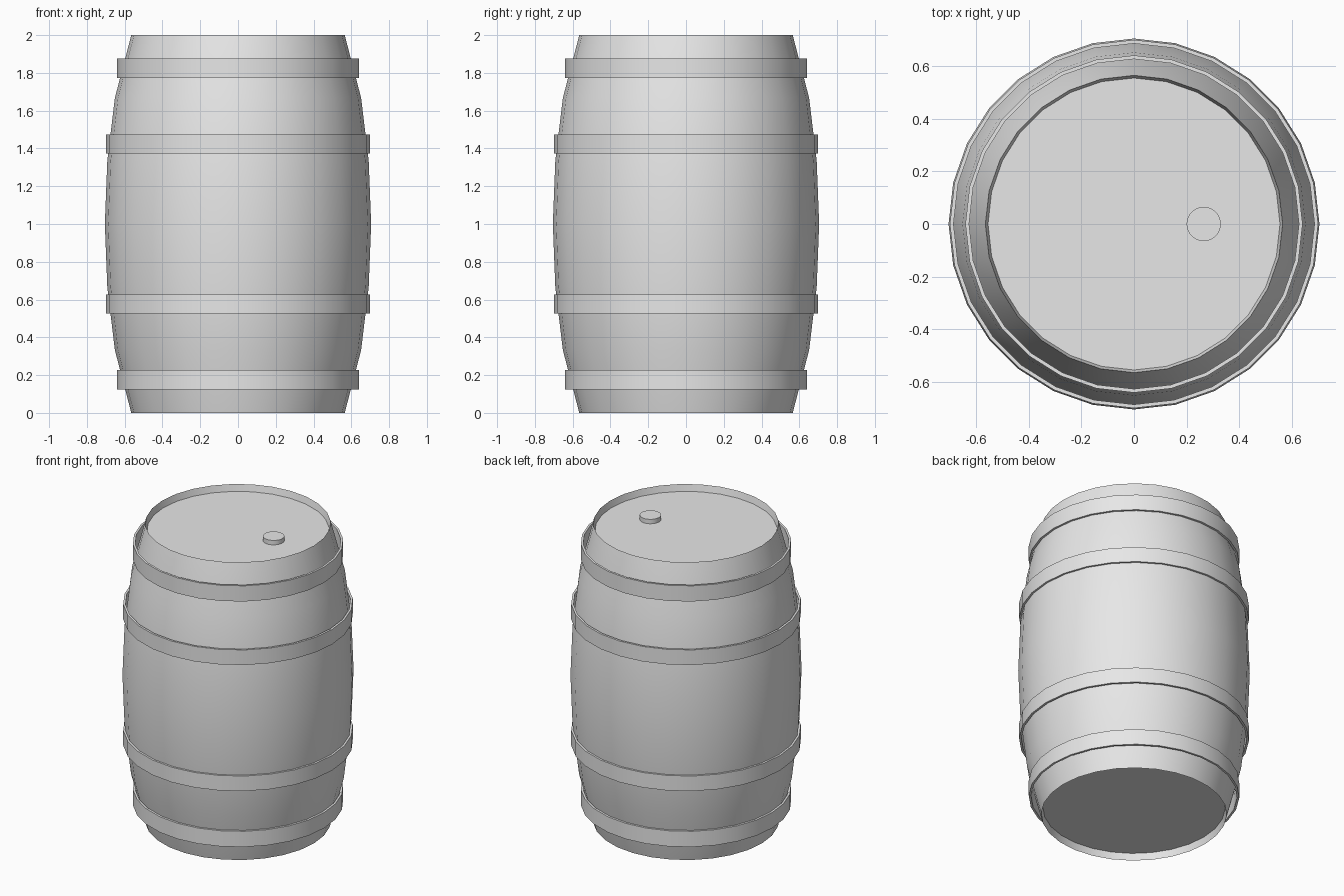
import bpy
import bmesh
import math
from mathutils import Matrix

cube = bpy.data.objects.get("Cube")
if cube:
    bpy.data.objects.remove(cube, do_unlink=True)

SIDES = 28
LID_DEPTH = 0.045

grey = bpy.data.materials.new("plain_grey")
grey.use_nodes = True
grey.diffuse_color = (0.8, 0.8, 0.8, 1)
shader = next(n for n in grey.node_tree.nodes if n.type == 'BSDF_PRINCIPLED')
shader.inputs["Base Color"].default_value = grey.diffuse_color


def finish(name, bm):
    """Turn a bmesh into a smooth object with sharp rims."""
    bmesh.ops.recalc_face_normals(bm, faces=bm.faces)
    mesh = bpy.data.meshes.new(name)
    bm.to_mesh(mesh)
    bm.free()
    mesh.materials.append(grey)
    obj = bpy.data.objects.new(name, mesh)
    bpy.context.collection.objects.link(obj)
    bpy.ops.object.select_all(action='DESELECT')
    obj.select_set(True)
    bpy.context.view_layer.objects.active = obj
    bpy.ops.object.shade_smooth_by_angle(angle=math.radians(35))
    return obj


def lathe(name, profile, closed):
    """Spin (radius, height) points about z; open profiles get end caps."""
    bm = bmesh.new()
    rings = []
    for r, z in profile:
        angles = [math.tau * i / SIDES for i in range(SIDES)]
        rings.append([bm.verts.new((r * math.cos(a), r * math.sin(a), z)) for a in angles])
    pairs = list(zip(rings, rings[1:]))
    if closed:
        pairs.append((rings[-1], rings[0]))
    else:
        bm.faces.new(rings[0])
        bm.faces.new(rings[-1])
    for low, high in pairs:
        for i in range(SIDES):
            j = (i + 1) % SIDES
            bm.faces.new((low[i], low[j], high[j], high[i]))
    return finish(name, bm)


# Bulging body with a recessed lid at each end
upper = [(0.705, 1), (0.692, 1.333), (0.652, 1.667), (0.565, 2), (0.555, 2 - LID_DEPTH)]
lower = [(r, 2 - z) for r, z in reversed(upper[1:])]
lathe("barrel_body", lower + upper, closed=False)

# Thin straight hoops, mirrored from top to bottom
for place, outer, bottom, top in (("end", 0.641, 1.772, 1.877), ("middle", 0.7, 1.373, 1.474)):
    inner = outer - 0.014
    section = [(inner, bottom), (outer, bottom), (outer, top), (inner, top)]
    lathe("upper_" + place + "_hoop", section, closed=True)
    lathe("lower_" + place + "_hoop", [(r, 2 - z) for r, z in section], closed=True)

# Bung plug on the top lid
bm = bmesh.new()
bmesh.ops.create_cone(bm, cap_ends=True, segments=32, radius1=0.065, radius2=0.065, depth=0.04,
                      matrix=Matrix.Translation((0.265, 0, 2 - LID_DEPTH + 0.01)))
finish("bung", bm)
